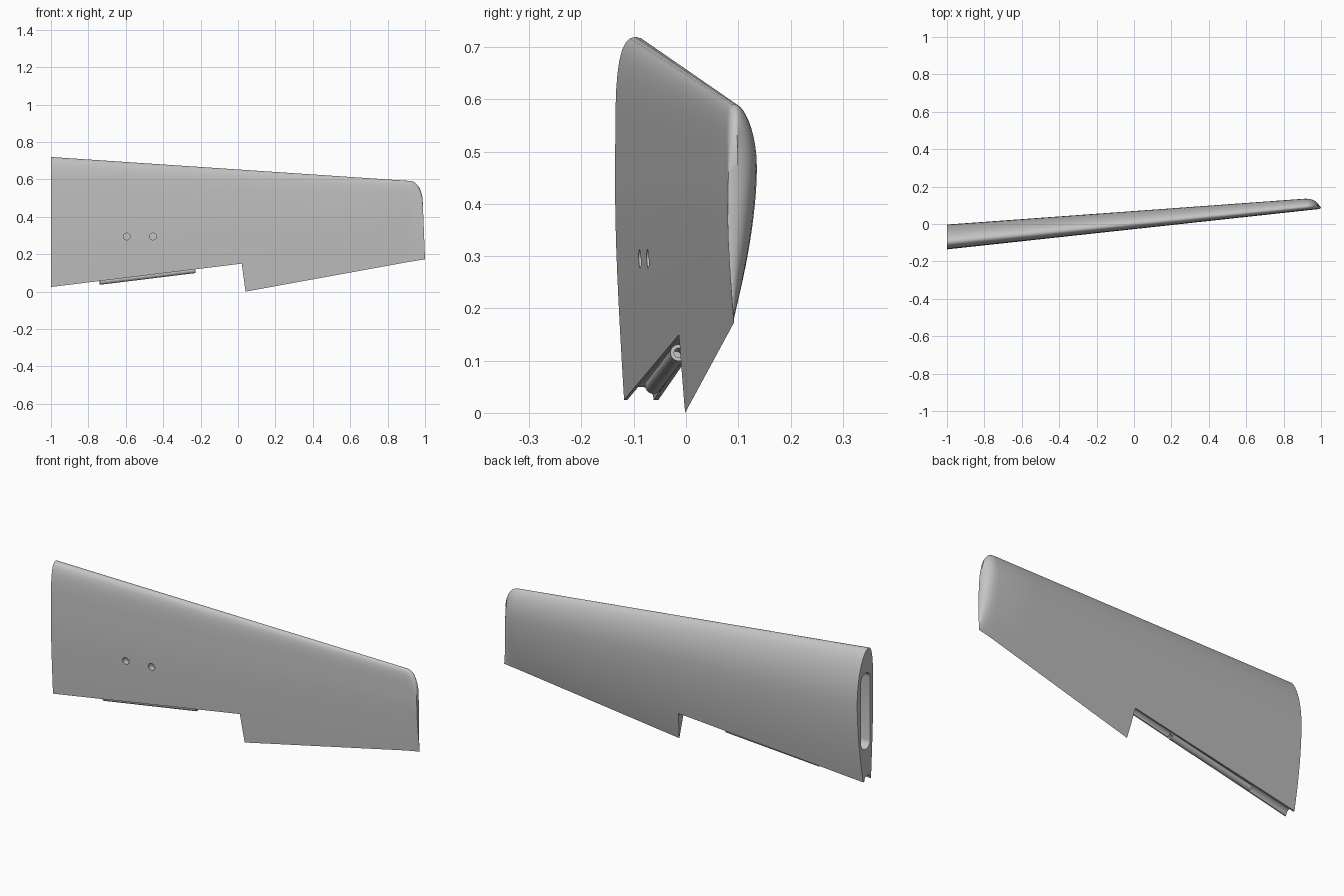
import bpy, bmesh, math
from mathutils import Vector

cube = bpy.data.objects.get("Cube")
if cube:
    bpy.data.objects.remove(cube)

grey = bpy.data.materials.new("plain grey")
grey.use_nodes = True
tone = (0.55, 0.55, 0.55, 1)
grey.diffuse_color = tone
grey.node_tree.nodes["Principled BSDF"].inputs["Base Color"].default_value = tone

N = 28          # points along each skin
TIP = 0.92      # where the rounded tip starts


def lerp(a, b, t):
    return a + (b - a) * t


def add_object(name, bm):
    bmesh.ops.recalc_face_normals(bm, faces=bm.faces)
    mesh = bpy.data.meshes.new(name)
    bm.to_mesh(mesh)
    bm.free()
    mesh.materials.append(grey)
    ob = bpy.data.objects.new(name, mesh)
    bpy.context.collection.objects.link(ob)
    return ob


def loft(name, rings):
    """Skin closed rings of points and cap both ends."""
    bm = bmesh.new()
    rows = [[bm.verts.new(p) for p in ring] for ring in rings]
    for a, b in zip(rows, rows[1:]):
        for i in range(len(a)):
            j = (i + 1) % len(a)
            bm.faces.new((a[i], a[j], b[j], b[i]))
    bm.faces.new(rows[0])
    bm.faces.new(rows[-1])
    return add_object(name, bm)


def rod(name, a, b, r1, r2, sides=32):
    """Round bar between two points."""
    a, b = Vector(a), Vector(b)
    turn = (b - a).to_track_quat('Z', 'Y')
    rings = []
    for p, r in ((a, r1), (b, r2)):
        rings.append([p + turn @ Vector((r * math.cos(t), r * math.sin(t), 0))
                      for t in (math.tau * i / sides for i in range(sides))])
    return loft(name, rings)


def cut(target, cutters):
    """Subtract the cutters one by one, then discard them."""
    for c in cutters:
        c.hide_render = True
        mod = target.modifiers.new("cut", 'BOOLEAN')
        mod.operation, mod.solver, mod.object = 'DIFFERENCE', 'EXACT', c
    graph = bpy.context.evaluated_depsgraph_get()
    mesh = bpy.data.meshes.new_from_object(target.evaluated_get(graph))
    target.modifiers.clear()
    target.data = mesh
    for c in cutters:
        bpy.data.objects.remove(c)


def smooth(ob, degrees):
    bpy.ops.object.select_all(action='DESELECT')
    ob.select_set(True)
    bpy.context.view_layer.objects.active = ob
    bpy.ops.object.shade_smooth_by_angle(angle=math.radians(degrees))


# Airfoil section: thickness and camber as fractions of the chord
def thickness(f):
    return 0.73 * (0.2969 * math.sqrt(f) - 0.126 * f - 0.3516 * f**2
                   + 0.2843 * f**3 - 0.1036 * f**4)


def camber(f):
    p = 0.3
    return 0.033 * (1 - ((f - p) / (p if f < p else 1 - p))**2)


def section(x, angle=0):
    """Ring of points; angle runs 0 to 90 degrees around the rounded tip."""
    s, c = math.sin(angle), math.cos(angle)
    x += 0.068 * s
    rise = (x + 1) * 0.0985
    top = lerp(0.725, 0.597, (x + 1) / (TIP + 1)) if not angle else 0.48 + 0.117 * c
    bottom = -0.184 + (x + 1) * 0.182
    chord = top - bottom
    base = 0.415 if angle else chord
    ring = []
    for side in (1, -1):
        for i in range(N):
            u = i / N if side > 0 else 1 - i / N
            f = (1 - math.cos(math.pi * u)) / 2
            low = (camber(f) - thickness(f)) * base
            y = (camber(f) + side * thickness(f)) * base
            if side > 0:
                y = lerp(low, y, max(c, 0.04))   # back skin rolls over to the front skin
            ring.append((x + 0.012 * s * f, rise - 0.1 - 0.007 * f + y, top - f * chord))
    return ring


stations = [lerp(-1, TIP, i / 8) for i in range(9)]
rings = [section(x) for x in stations]
rings += [section(TIP, math.radians(a)) for a in range(9, 91, 9)]
wing = loft("wing", rings)


# Flap edge line along the lower inboard part
def edge(x, drop=0.0):
    return Vector((x, lerp(-0.090, 0.007, (x + 1) / 1.02), 0.03 + (x + 1) * 0.1225 - drop))


# Flap bay, cut straight through
start, corner = edge(-1.2), edge(0.02)
outline = [(start.x, start.z), (corner.x, corner.z), (0.041, 0), (0.06, -0.5), (-1.2, -0.5)]
bay = loft("bay_cutter", [[(x, y, z) for x, z in outline] for y in (-0.5, 0.5)])

# Rounded cove between the two skins
cove = rod("cove_cutter", edge(-1.05), edge(0.05), 0.0255, 0.0175)


# Rounded socket in the root face
def slot_ring(x, r=0.038):
    ring = []
    for i in range(32):
        a = math.tau * (i + 0.5) / 32
        z = 0.562 if math.sin(a) > 0 else 0.235
        ring.append((x, -0.077 + (x + 1) * 0.0985 + r * math.cos(a), z + r * math.sin(a)))
    return ring


socket = loft("socket_cutter", [slot_ring(-1.1), slot_ring(-0.88)])

# Two round recesses in the front skin
holes = [rod("hole_cutter", (x, -0.3, 0.3), (x, -0.128 + (x + 1) * 0.0985 + 0.03, 0.3), 0.018, 0.018)
         for x in (-0.595, -0.455)]

cut(wing, [bay, cove, socket] + holes)
smooth(wing, 30)

# Hinge tube lying in the cove
near, far = edge(-0.74, 0.004), edge(-0.23, 0.004)
tube = rod("hinge_tube", near, far, 0.016, 0.016)
step = (far - near).normalized() * 0.05
bores = [rod("bore_cutter", p - step, p + step, 0.009, 0.009) for p in (near, far)]
cut(tube, bores)
smooth(tube, 30)

# Stand the model on the ground, centred
bpy.context.view_layer.update()
points = [ob.matrix_world @ v.co for ob in (wing, tube) for v in ob.data.vertices]
low = [min(p[k] for p in points) for k in range(3)]
high = [max(p[k] for p in points) for k in range(3)]
shift = Vector((-(low[0] + high[0]) / 2, -(low[1] + high[1]) / 2, -low[2]))
for ob in (wing, tube):
    ob.location = shift
